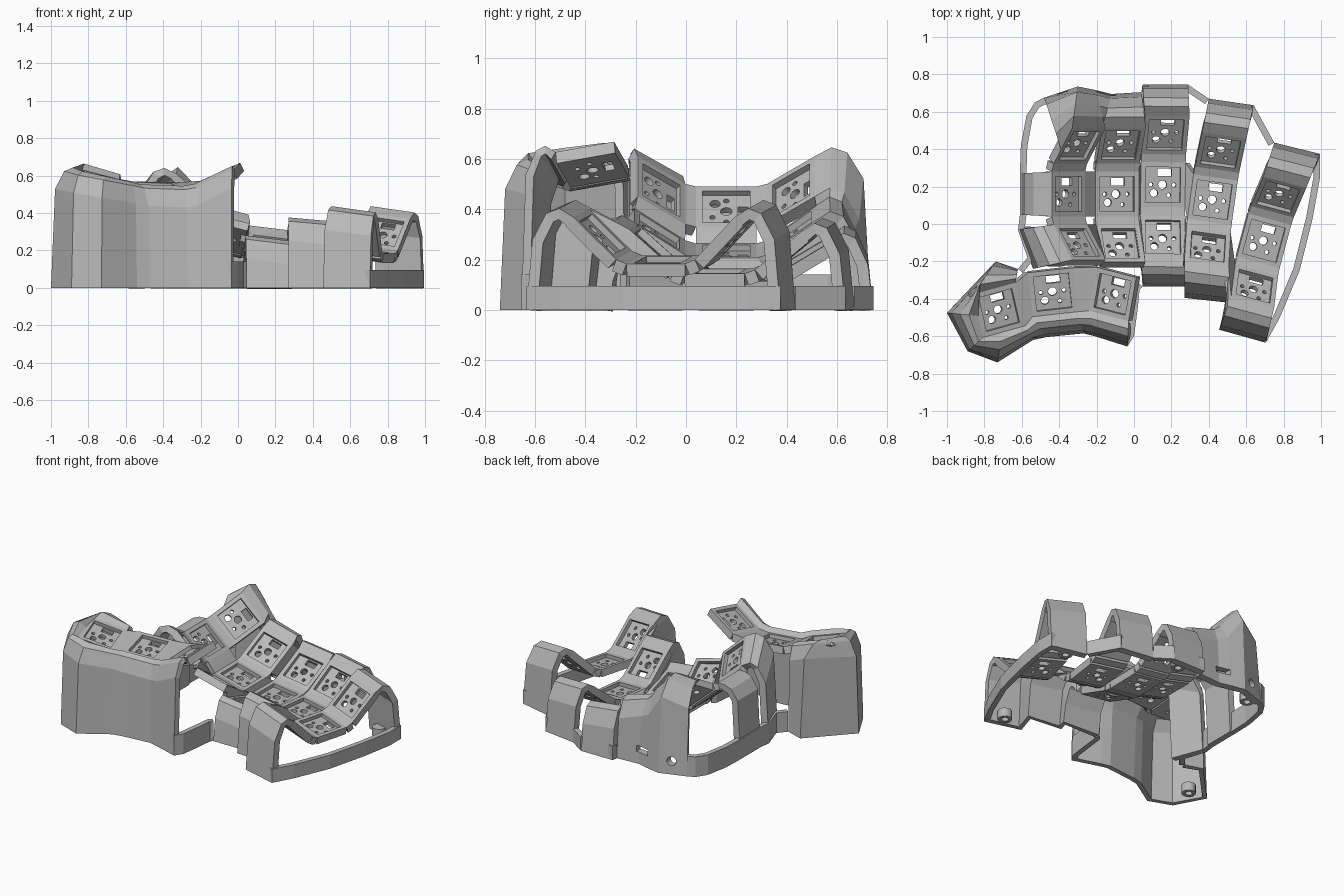
import bpy, math
from mathutils import Matrix, Vector

if "Cube" in bpy.data.objects:
    bpy.data.objects.remove(bpy.data.objects["Cube"])

grey = bpy.data.materials.new("case grey")
grey.use_nodes = True
grey.diffuse_color = (0.48, 0.48, 0.48, 1)
grey.node_tree.nodes["Principled BSDF"].inputs["Base Color"].default_value = (0.48, 0.48, 0.48, 1)

HALF, GAP, THICK = 0.12, 0.045, 0.05


def add(name, mesh):
    ob = bpy.data.objects.new(name, mesh)
    bpy.context.collection.objects.link(ob)
    return ob


def apply(ob, mod):
    bpy.context.view_layer.objects.active = ob
    bpy.ops.object.modifier_apply(modifier=mod.name)


def strip(name, rows, thick=THICK):
    """Grid of points, thickened behind its faces."""
    n = len(rows[0])
    verts = [p for row in rows for p in row]
    faces = [(i * n + j, i * n + j + 1, (i + 1) * n + j + 1, (i + 1) * n + j)
             for i in range(len(rows) - 1) for j in range(n - 1)]
    mesh = bpy.data.meshes.new(name)
    mesh.from_pydata(verts, [], faces)
    mesh.materials.append(grey)
    ob = add(name, mesh)
    mod = ob.modifiers.new("thickness", 'SOLIDIFY')
    mod.thickness, mod.offset = thick, -1
    apply(ob, mod)
    return ob


def wall(name, path, rise=0.035, thick=0.045):
    """Wall from plate edge over a rounded shoulder to the ground."""
    rows = []
    for p, (gx, gy) in path:
        g = Vector((gx, gy, 0))
        row = [p]
        for f, dz in ((0.3, rise), (0.58, rise - 0.02), (0.87, -0.09)):
            q = p.lerp(g, f)
            q.z = p.z + dz
            row.append(q)
        rows.append(row + [g])
    return strip(name, rows, thick)


def rim(name, path, height=0.095):
    return strip(name, [[Vector((x, y, height)), Vector((x, y, 0))] for x, y in path], 0.035)


def cut(ob, kind, loc, size):
    if kind == "box":
        bpy.ops.mesh.primitive_cube_add(size=1, location=loc)
    else:
        bpy.ops.mesh.primitive_cylinder_add(vertices=16, radius=0.5, depth=1, location=loc)
        if kind == "bore":
            bpy.context.object.rotation_euler.x = math.pi / 2
    cutter = bpy.context.object
    cutter.scale = size
    cutter.hide_render = True
    mod = ob.modifiers.new("cut", 'BOOLEAN')
    mod.operation, mod.object = 'DIFFERENCE', cutter
    apply(ob, mod)
    bpy.data.objects.remove(cutter)


# Socket plate: raised frame, recessed floor, switch openings
bpy.ops.mesh.primitive_cube_add(size=1, location=(0, 0, 0))
socket = bpy.context.object
socket.data.transform(Matrix.Translation((0, 0, -THICK / 2)) @ Matrix.Diagonal((2 * HALF, 2 * HALF, THICK, 1)))
socket.data.materials.append(grey)
cut(socket, "box", (0, 0, 0), (0.188, 0.188, 0.05))
cut(socket, "box", (0.01, 0.066, -0.03), (0.075, 0.04, 0.1))
for x, y, d in ((0, 0, 0.046), (-0.062, 0, 0.022), (0.062, 0, 0.022),
                (-0.045, -0.045, 0.042), (0.035, -0.055, 0.022)):
    cut(socket, "round", (x, y, -0.03), (d, d, 0.1))
plate_mesh = socket.data
bpy.data.objects.remove(socket)


def rot(deg, axis):
    return Matrix.Rotation(math.radians(deg), 4, axis)


def plate(name, m):
    """Places a plate and returns its corners by (x sign, y sign)."""
    add(name, plate_mesh).matrix_world = m
    return {(sx, sy): m @ Vector((sx * HALF, sy * HALF, 0)) for sx in (-1, 1) for sy in (-1, 1)}


# Finger columns: home position, yaw, sideways tilt, upper pitch, lower pitch
columns = [((-0.35, 0.16, 0.41), 0, 42, 38, 38),
           ((-0.09, 0.16, 0.235), 0, 14, 36, 33),
           ((0.155, 0.21, 0.15), -1, 7, 31, 18),
           ((0.42, 0.13, 0.155), -8, 5, 39, 42),
           ((0.695, -0.09, 0.2), -15, 8, 45, 45)]
cols = []
for i, (home, yaw, tilt, up, low) in enumerate(columns):
    base = Matrix.Translation(home) @ rot(yaw, 'Z') @ rot(tilt, 'Y')
    keys = {"home": plate(f"home_plate_{i + 1}", base)}
    for label, s, p in (("upper", 1, up), ("lower", -1, low)):
        a = math.radians(p)
        y = HALF + GAP * math.cos(a / 2) + HALF * math.cos(a)
        z = GAP * math.sin(a / 2) + HALF * math.sin(a)
        c = keys[label] = plate(f"{label}_plate_{i + 1}",
                                base @ Matrix.Translation((0, s * y, z)) @ rot(s * p, 'X'))
        h = keys["home"]
        near, far = [h[-1, s], h[1, s]], [c[-1, -s], c[1, -s]]
        strip(f"{label}_hinge_{i + 1}", [near, far] if s > 0 else [far, near])
    cols.append(keys)
c1, c2, c3, c4, c5 = cols

# Webs between neighbouring columns
for i, labels in enumerate((("home", "lower"), ("upper", "home", "lower"), ("home", "lower"), ("lower",))):
    for label in labels:
        a, b = cols[i][label], cols[i + 1][label]
        strip(f"{label}_web_{i + 1}", [[a[1, -1], b[-1, -1]], [a[1, 1], b[-1, 1]]], 0.03)

# Front walls of the three outer columns, one stepped run
wall("front_wall", [(c3["lower"][-1, -1], (0.045, -0.335)), (c3["lower"][1, -1], (0.285, -0.335)),
                    (c4["lower"][-1, -1], (0.27, -0.395)), (c4["lower"][1, -1], (0.5, -0.42)),
                    (c5["lower"][-1, -1], (0.455, -0.565)), (c5["lower"][1, -1], (0.705, -0.635))])

# Back walls
for name, c, right, left in (("back_wall_5", c5, (0.995, 0.375), (0.75, 0.435)),
                             ("back_wall_4", c4, (0.64, 0.635), (0.4, 0.67)),
                             ("back_wall_3", c3, (0.29, 0.745), (0.045, 0.745))):
    wall(name, [(c["upper"][1, 1], right), (c["upper"][-1, 1], left)])
u1, u2 = c1["upper"], c2["upper"]
inner_back = wall("inner_back_wall", [(u2[1, 1], (0.04, 0.705)), (u2[-1, 1], (-0.12, 0.695)),
                                      (u1[1, 1], (-0.2, 0.715)), (u1[-1, 1], (-0.3, 0.735)),
                                      (u1[-1, 1].lerp(u1[-1, -1], 0.6), (-0.48, 0.675))])
cut(inner_back, "box", (-0.15, 0.68, 0.1), (0.1, 0.25, 0.04))
cut(inner_back, "bore", (-0.38, 0.68, 0.09), (0.06, 0.06, 0.3))

# Inner side straps
h1, l1 = c1["home"], c1["lower"]
wall("side_strap", [(h1[-1, 1], (-0.61, 0.27)), (h1[-1, -1], (-0.61, 0.05))], 0)
wall("corner_strap", [(l1[-1, 1], (-0.62, -0.03)), (l1[-1, -1], (-0.54, -0.24))], 0.03)

# Thumb cluster
thumbs = [plate(f"thumb_plate_{i + 1}", Matrix.Translation(p) @ rot(yaw, 'Z') @ rot(10, 'X') @ rot(tilt, 'Y'))
          for i, (p, yaw, tilt) in enumerate((((-0.72, -0.46, 0.59), 13, 14),
                                              ((-0.435, -0.365, 0.545), 6, 2),
                                              ((-0.115, -0.375, 0.6), -10, -24)))]
ta, tb, tc = thumbs
for i, (a, b) in enumerate(((ta, tb), (tb, tc))):
    strip(f"thumb_web_{i + 1}", [[a[1, -1], b[-1, -1]], [a[1, 1], b[-1, 1]]])
wall("thumb_wall", [(ta[1, 1], (-0.62, -0.24)), (ta[-1, 1], (-0.74, -0.2)),
                    (ta[-1, 1].lerp(ta[-1, -1], 0.5), (-1.0, -0.475)), (ta[-1, -1], (-0.89, -0.68)),
                    (ta[-1, -1].lerp(ta[1, -1], 0.45), (-0.73, -0.74)), (ta[1, -1], (-0.54, -0.62)),
                    (tb[-1, -1], (-0.47, -0.605)), (tb[1, -1], (-0.27, -0.585)),
                    (tc[-1, -1], (-0.21, -0.6)), (tc[1, -1], (-0.035, -0.655))], 0.025, 0.035)

# Low ground rims joining the walls
rim("outer_rim", [(0.705, -0.635), (0.78, -0.5), (0.885, -0.25), (0.955, 0.03), (0.995, 0.25), (0.995, 0.375)])
rim("back_rim_5", [(0.75, 0.435), (0.64, 0.635)])
rim("back_rim_4", [(0.4, 0.67), (0.29, 0.745)])
rim("back_rim_3", [(0.045, 0.745), (0.04, 0.705)])
rim("inner_rim", [(-0.48, 0.675), (-0.53, 0.65), (-0.575, 0.58), (-0.605, 0.42), (-0.61, 0.27),
                  (-0.61, 0.05), (-0.62, -0.03), (-0.57, -0.18), (-0.62, -0.24)], 0.14)
rim("thumb_rim", [(-0.035, -0.655), (0, -0.6), (0.02, -0.45), (0.03, -0.35), (0.045, -0.335)], 0.14)

# Screw bosses inside the base
for i, (x, y) in enumerate(((-0.87, -0.5), (-0.41, 0.62), (0.2, 0.67), (0.85, 0.34), (0.62, -0.53))):
    bpy.ops.mesh.primitive_cylinder_add(vertices=20, radius=0.045, depth=0.06, location=(x, y, 0.03))
    boss = bpy.context.object
    boss.name = f"screw_boss_{i + 1}"
    boss.data.materials.append(grey)
    cut(boss, "round", (x, y, 0), (0.045, 0.045, 0.1))
